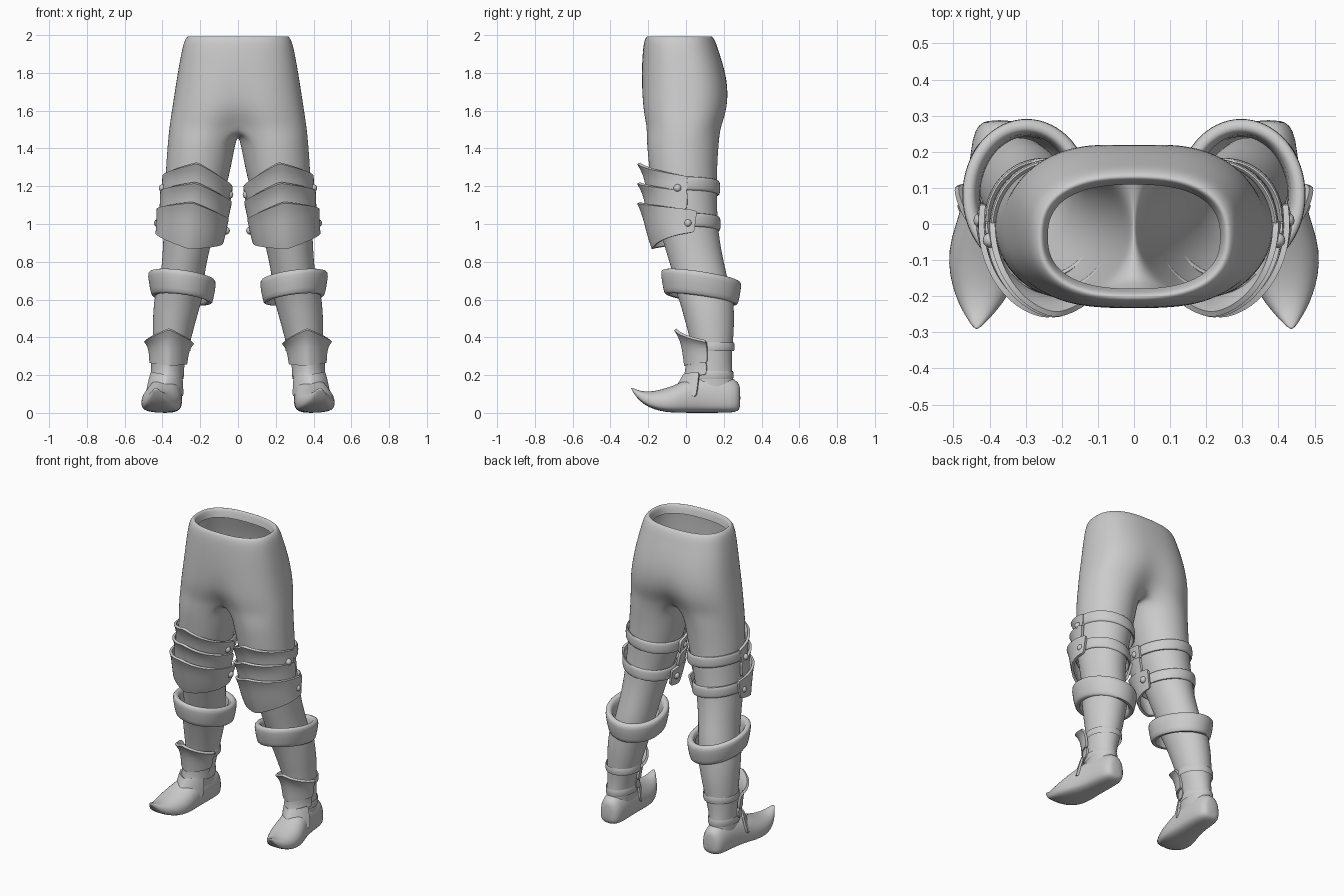
import bpy, bmesh
from math import sin, cos, pi, radians, exp

if "Cube" in bpy.data.objects:
    bpy.data.objects.remove(bpy.data.objects["Cube"])


def bridge(bm, a, b, closed=True):
    n = len(a)
    for i in range(n if closed else n - 1):
        j = (i + 1) % n
        bm.faces.new((a[i], a[j], b[j], b[i]))


def finish(bm, name, sub=1, thick=0.0, mirror_first=False, angle=40):
    bmesh.ops.recalc_face_normals(bm, faces=bm.faces)
    me = bpy.data.meshes.new(name)
    bm.to_mesh(me)
    bm.free()
    ob = bpy.data.objects.new(name, me)
    bpy.context.collection.objects.link(ob)

    def mirror():
        m = ob.modifiers.new("mirror", 'MIRROR')
        m.use_clip = mirror_first
        m.use_mirror_merge = mirror_first
    if mirror_first:
        mirror()
    if sub:
        s = ob.modifiers.new("smooth", 'SUBSURF')
        s.levels = s.render_levels = sub
    if thick:
        t = ob.modifiers.new("thickness", 'SOLIDIFY')
        t.thickness, t.offset = thick, 0
    if not mirror_first:
        mirror()
    bpy.ops.object.select_all(action='DESELECT')
    ob.select_set(True)
    bpy.context.view_layer.objects.active = ob
    bpy.ops.object.convert(target='MESH')
    bpy.ops.object.shade_smooth_by_angle(angle=radians(angle))
    return ob


def loft(name, rings, closed=True, caps=False, loop=False, **kw):
    bm = bmesh.new()
    vs = [[bm.verts.new(p) for p in r] for r in rings]
    for a, b in zip(vs, vs[1:] + (vs[:1] if loop else [])):
        bridge(bm, a, b, closed)
    if caps:
        bm.faces.new(vs[0])
        bm.faces.new(vs[-1])
    return finish(bm, name, **kw)


def leg_ring(z, x0, x1, y0, y1, n=24, start=-120):
    cx, cy, rx, ry = (x0 + x1) / 2, (y0 + y1) / 2, (x1 - x0) / 2, (y1 - y0) / 2
    a = [radians(start + 360 * k / n) for k in range(n)]
    return [(cx + rx * cos(t), cy + ry * sin(t), z) for t in a]


def band(name, cx, cy, rx, ry, z, profile, tx=0.0, ty=0.0):
    # closed strap around a leg; profile is (outward, up) points
    rings = []
    for dr, dz in profile:
        ring = []
        for k in range(32):
            a = 2 * pi * k / 32
            dx, dy = (rx + dr) * cos(a), (ry + dr) * sin(a)
            ring.append((cx + dx, cy + dy, z + dz + tx * dx + ty * dy))
        rings.append(ring)
    return loft(name, rings, loop=True)


def plate(name, cx, cy, rows, half=95, tilt=0.0, ridge=0.02, power=1.25, thick=0.016):
    # curved armour plate with a front ridge; rows are (dx, rx, ry, z middle, z side)
    n, rings = 20, []
    for ox, rx, ry, zm, zs in rows:
        ring = []
        for k in range(n + 1):
            t = 2 * k / n - 1
            a, w = radians(half) * t, 1 - abs(t)
            dx = rx * sin(a)
            ring.append((cx + ox + dx, cy - (ry - ridge) * cos(a) - ridge * w ** 2,
                         zs + (zm - zs) * w ** power + tilt * dx))
        rings.append(ring)
    return loft(name, rings, closed=False, thick=thick)


# Trousers: half pelvis splits into one leg, then mirrored
pelvis = [(1.94, .24, -.18, .11, 0), (1.985, .248, -.19, .12, 0), (2.0, .262, -.205, .132, 0),
          (1.975, .285, -.222, .155, 0), (1.91, .30, -.23, .175, 0), (1.82, .317, -.235, .205, 0),
          (1.7, .336, -.24, .232, .03), (1.59, .353, -.24, .228, .12), (1.51, .365, -.225, .2, .35)]
bm = bmesh.new()
prev = None
for z, rx, y0, y1, crease in pelvis:
    ring = []
    for k in range(17):
        a = radians(-90 + 180 * k / 16)
        x = 0 if k in (0, 16) else rx * cos(a) ** .8
        y = (y0 + y1) / 2 + (y1 - y0) / 2 * abs(sin(a)) ** .8 * (1 if k > 8 else -1)
        ring.append(bm.verts.new((x, y * (1 - crease * exp(-(x / .09) ** 2)), z)))
    if prev:
        bridge(bm, prev, ring, False)
    prev = ring
f, b = prev[0].co.y, prev[16].co.y
prev = prev + [bm.verts.new((0, b + (f - b) * i / 8, 1.51 - .045 * sin(pi * i / 8))) for i in range(1, 8)]
for row in [(1.43, .012, .373, -.21, .175), (1.3, .035, .383, -.196, .165), (1.1, .085, .39, -.175, .165),
            (.95, .128, .395, -.135, .172), (.8, .165, .402, -.09, .2), (.7, .18, .415, -.06, .225),
            (.58, .205, .43, -.02, .24)]:
    ring = [bm.verts.new(p) for p in leg_ring(*row)]
    bridge(bm, prev, ring)
    prev = ring
finish(bm, "trousers", sub=2, mirror_first=True, angle=80)

# Boots: shaft, curled foot, folded cuff
loft("boot_shaft", [leg_ring(*r) for r in [
    (.68, .17, .43, -.07, .25), (.58, .195, .448, -.03, .253), (.48, .225, .452, -.005, .257),
    (.38, .25, .452, .025, .25), (.28, .28, .448, .035, .242), (.2, .295, .45, .02, .245),
    (.13, .298, .45, .0, .26)]], sub=1, angle=80)

foot = []
for y, cx, hw, z0, z1 in [(.288, .372, .035, .03, .14), (.275, .372, .06, .008, .165), (.24, .373, .076, 0, .19),
                          (.15, .376, .082, 0, .205), (.05, .386, .09, 0, .205), (-.04, .402, .108, 0, .155),
                          (-.11, .41, .106, .004, .13), (-.17, .418, .087, .018, .115),
                          (-.22, .425, .062, .042, .112), (-.26, .431, .033, .078, .122),
                          (-.292, .436, .006, .128, .138)]:
    m, r = z0 + (z1 - z0) * .4, []
    for k in range(20):
        a = 2 * pi * k / 20
        s = sin(a)
        r.append((cx + hw * (1 if cos(a) > 0 else -1) * abs(cos(a)) ** .85, y,
                  m + (z1 - m) * s if s > 0 else m - (m - z0) * abs(s) ** .5))
    foot.append(r)
loft("boot_foot", foot, caps=True, angle=60)

band("boot_cuff", .297, .08, .182, .215, .665,
     [(-.03, .065), (-.008, .062), (.002, .045), (-.016, -.05), (-.022, -.065), (-.05, -.065), (-.055, -.04),
      (-.045, .05)], tx=.13, ty=-.15)

# Knee armour: three overlapping ridged plates
plate("knee_plate_upper", .215, 0, [(0, .178, .252, 1.325, 1.225), (0, .178, .222, 1.27, 1.205),
      (.005, .176, .207, 1.2, 1.165), (.01, .174, .2, 1.15, 1.14)], 92, .16)
plate("knee_plate_middle", .222, 0, [(0, .182, .254, 1.22, 1.145), (.003, .18, .225, 1.17, 1.12),
      (.008, .176, .21, 1.1, 1.08), (.012, .174, .204, 1.05, 1.05)], 92, .16)
plate("knee_plate_lower", .24, 0, [(0, .184, .254, 1.115, 1.045), (.003, .182, .229, 1.06, 1.025),
      (.008, .178, .21, .98, .985), (.014, .174, .19, .91, .945), (.018, .172, .176, .868, .93)], 105, .15)

# Knee straps
strap = [(0, .038), (.012, .036), (.016, .02), (.016, -.02), (.012, -.036), (0, -.038), (-.006, 0)]
band("knee_strap_upper", .223, -.008, .163, .174, 1.19, strap, tx=.15)
band("knee_strap_lower", .253, .012, .147, .156, 1.0, strap, tx=.15)

# Rivets on both sides of each knee
bm = bmesh.new()
for x, y, z in [(.398, -.045, 1.19), (.046, -.045, 1.155), (.424, .01, 1.005), (.064, .01, .965)]:
    g = bmesh.ops.create_uvsphere(bm, u_segments=12, v_segments=8, radius=.021)
    bmesh.ops.translate(bm, verts=g["verts"], vec=(x, y, z))
finish(bm, "knee_rivets", sub=0, angle=60)

# Shin and instep guards
plate("shin_guard", .365, .13, [(0, .13, .188, .445, .375), (0, .108, .155, .39, .355),
      (.002, .097, .142, .32, .31), (.004, .094, .134, .25, .262)], 82, .04, .02)
plate("ankle_guard", .372, .13, [(0, .084, .128, .27, .265), (0, .082, .128, .22, .23),
      (.002, .084, .142, .175, .2)], 80, .03, .012, thick=.012)
plate("instep_guard", .38, .12, [(0, .084, .13, .2, .215), (.004, .095, .15, .165, .16),
      (.01, .104, .168, .14, .085)], 66, 0, .012, thick=.014)

# Thin ankle straps
thin = [(0, .025), (.006, .022), (.006, -.022), (0, -.025)]
band("ankle_strap_upper", .355, .139, .1, .113, .35, thin)
band("ankle_strap_lower", .372, .134, .08, .112, .2, thin)
